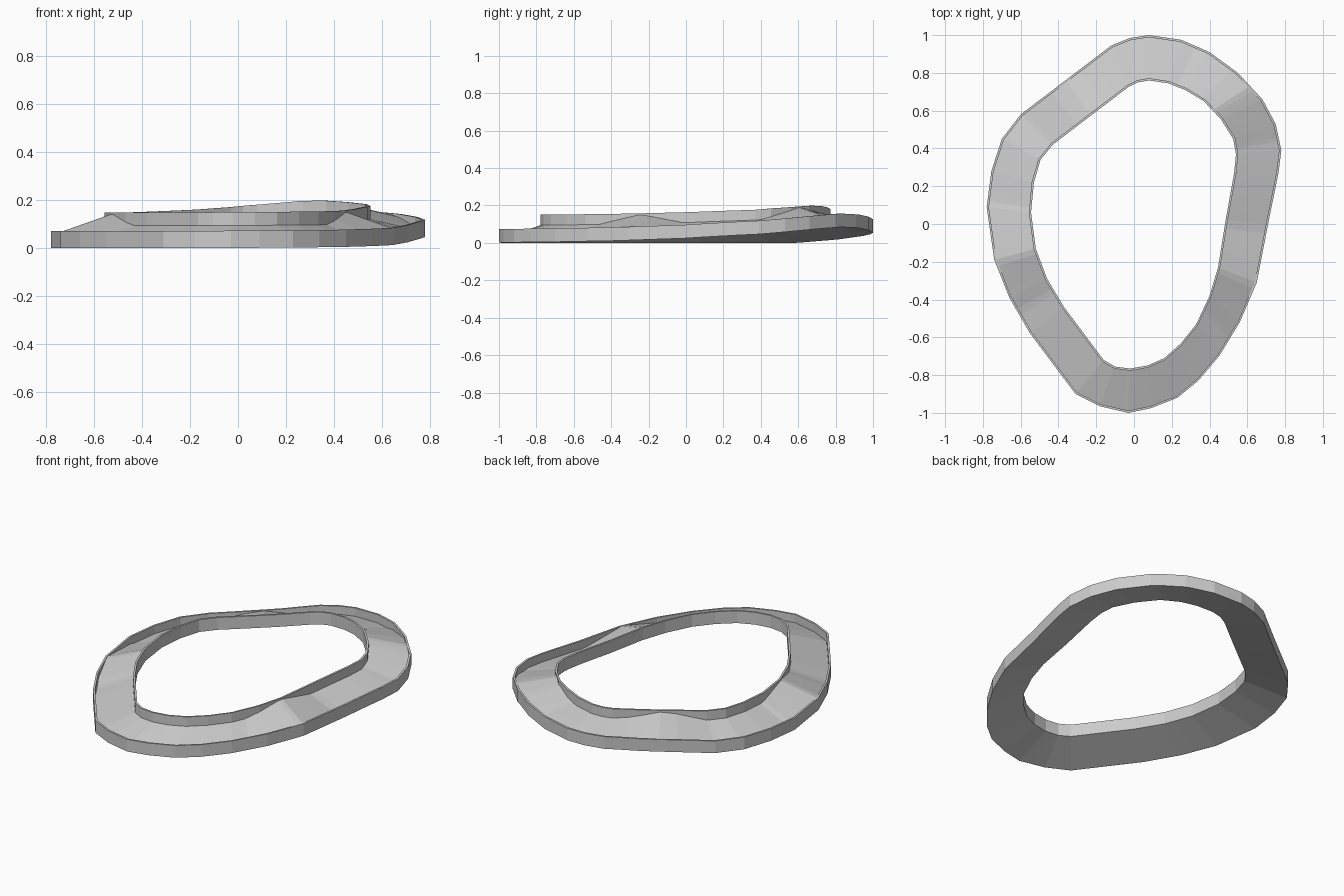
import bpy, bmesh, math
from mathutils import Vector

if "Cube" in bpy.data.objects:
    bpy.data.objects.remove(bpy.data.objects["Cube"])

# Matching corners of the outer and inner outlines (ox, oy, ix, iy)
STATIONS = [
    (.08, 1.0, .08, .76), (-.02, .985, .02, .75), (-.12, .945, -.03, .725),
    (-.60, .58, -.43, .42), (-.70, .45, -.495, .34), (-.755, .28, -.53, .22),
    (-.78, .09, -.545, .06), (-.74, -.19, -.52, -.13), (-.66, -.39, -.46, -.29),
    (-.55, -.58, -.37, -.44), (-.31, -.90, -.16, -.72), (-.18, -.965, -.10, -.755),
    (-.03, -1.0, -.02, -.765), (.09, -.975, .07, -.75), (.23, -.92, .16, -.71),
    (.34, -.83, .25, -.63), (.45, -.70, .33, -.53), (.56, -.52, .40, -.38),
    (.65, -.31, .445, -.23), (.71, 0, .485, .02), (.765, .27, .53, .27),
    (.78, .39, .54, .37), (.75, .53, .525, .45), (.68, .66, .46, .555),
    (.55, .80, .37, .65), (.40, .91, .27, .71), (.25, .975, .18, .745),
]
# Lift of the outer edge by angle in degrees
LIFT = [(-180, 0), (-100, 0), (-60, .005), (-30, .012), (0, .025), (27, .047),
        (45, .072), (58, .085), (68, .08), (85, .055), (110, .018), (135, 0), (180, 0)]
# Cross ridges that fill the channel up to the rims
RIDGES = [Vector(p) for p in ((.44, -.24), (.42, .60), (-.25, .56), (-.515, -.14))]
OUT_H, IN_Z, IN_H, DEPTH, RIM, SUB = .072, .077, .073, .052, .05, 6


def lift(p):
    a = math.degrees(math.atan2(p.y, p.x))
    for (a0, h0), (a1, h1) in zip(LIFT, LIFT[1:]):
        if a0 <= a <= a1:
            return h0 + (h1 - h0) * (a - a0) / (a1 - a0)
    return 0


def section(o, i):
    w = lift(o)
    ob, ib = w, IN_Z + .58 * w
    ot, it = ob + OUT_H, ib + IN_H
    fill = max(max(0, 1 - (i - r).length / .23) for r in RIDGES)
    drop = .002 + (DEPTH - .002) * (1 - fill)
    f0 = ot + (it - ot) * RIM - drop
    f1 = ot + (it - ot) * (1 - RIM) - drop
    prof = [(0, ob), (0, ot), (RIM, ot), (RIM, f0),
            (1 - RIM, f1), (1 - RIM, it), (1, it), (1, ib)]
    return [(*o.lerp(i, u), z) for u, z in prof]


# Sloped ring with a channel between two raised rims
bm = bmesh.new()
rings = []
for s, t in zip(STATIONS, STATIONS[1:] + STATIONS[:1]):
    for k in range(SUB):
        o = Vector(s[:2]).lerp(Vector(t[:2]), k / SUB)
        i = Vector(s[2:]).lerp(Vector(t[2:]), k / SUB)
        rings.append([bm.verts.new(c) for c in section(o, i)])
for a, b in zip(rings, rings[1:] + rings[:1]):
    for j in range(8):
        n = (j + 1) % 8
        bm.faces.new((a[j], a[n], b[n], b[j]))
bmesh.ops.recalc_face_normals(bm, faces=bm.faces[:])
mesh = bpy.data.meshes.new("channel_ring")
bm.to_mesh(mesh)
bm.free()
bpy.context.collection.objects.link(bpy.data.objects.new("channel_ring", mesh))
